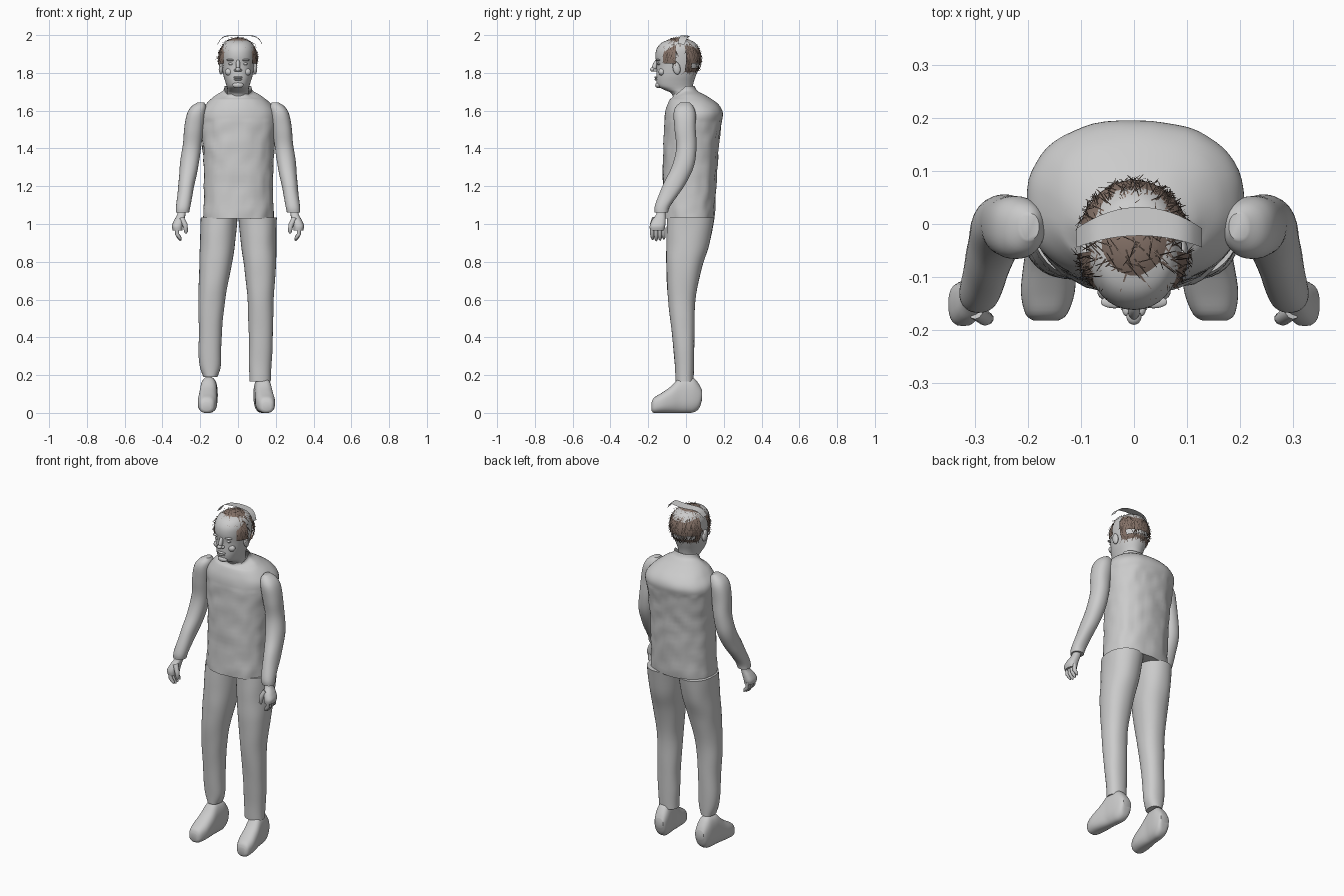
import bpy, bmesh, math, random
from mathutils import Vector, noise

random.seed(4)
if "Cube" in bpy.data.objects:
    bpy.data.objects.remove(bpy.data.objects["Cube"], do_unlink=True)


def material(name, rgb):
    m = bpy.data.materials.new(name)
    m.use_nodes = True
    m.diffuse_color = (*rgb, 1)
    m.node_tree.nodes["Principled BSDF"].inputs["Base Color"].default_value = (*rgb, 1)
    return m


GREY = material("plain grey", (0.6, 0.6, 0.6))
BROWN = material("hair brown", (0.23, 0.165, 0.135))
DARK = material("dark strand brown", (0.07, 0.05, 0.04))


def finish(name, bm, mat, smooth=True):
    bmesh.ops.recalc_face_normals(bm, faces=bm.faces)
    mesh = bpy.data.meshes.new(name)
    bm.to_mesh(mesh)
    bm.free()
    mesh.materials.append(mat)
    ob = bpy.data.objects.new(name, mesh)
    bpy.context.collection.objects.link(ob)
    if smooth:
        bpy.ops.object.select_all(action="DESELECT")
        ob.select_set(True)
        bpy.context.view_layer.objects.active = ob
        bpy.ops.object.shade_smooth_by_angle(angle=math.radians(45))
    return ob


def refine(rows, steps):
    """Catmull-Rom interpolation of the section rows."""
    out = []
    for i in range(len(rows) - 1):
        a, b, c, d = (rows[min(max(i + k, 0), len(rows) - 1)] for k in (-1, 0, 1, 2))
        for s in range(steps):
            t = s / steps
            out.append([0.5 * (2 * q + (r - p) * t + (2 * p - 5 * q + 4 * r - s4) * t * t
                               + (3 * q - p - 3 * r + s4) * t ** 3)
                        for p, q, r, s4 in zip(a, b, c, d)])
    return out + [list(rows[-1])]


def loft(name, rows, axis="z", power=2.2, steps=5, sides=36, caps=True, warp=None):
    """Skin rows of (position, min u, max u, min v, max v) along z or y."""
    bm = bmesh.new()
    rings = []
    for w, u0, u1, v0, v1 in refine(rows, steps):
        ring = []
        for k in range(sides):
            a = math.tau * k / sides
            c, s = math.cos(a), math.sin(a)
            u = (u0 + u1) / 2 + (u1 - u0) / 2 * math.copysign(abs(c) ** (2 / power), c)
            v = (v0 + v1) / 2 + (v1 - v0) / 2 * math.copysign(abs(s) ** (2 / power), s)
            co = Vector((u, v, w) if axis == "z" else (u, w, v))
            ring.append(bm.verts.new(warp(co) if warp else co))
        rings.append(ring)
    for lo, hi in zip(rings, rings[1:]):
        for k in range(sides):
            n = (k + 1) % sides
            bm.faces.new((lo[k], lo[n], hi[n], hi[k]))
    if caps:
        bm.faces.new(rings[0])
        bm.faces.new(rings[-1])
    return finish(name, bm, GREY)


def ellipsoid(name, loc, size, tilt=0):
    bm = bmesh.new()
    bmesh.ops.create_uvsphere(bm, u_segments=18, v_segments=12, radius=1)
    ob = finish(name, bm, GREY)
    ob.location, ob.scale, ob.rotation_euler = loc, size, (tilt, 0, 0)
    return ob


def tube(name, points, radii):
    """Rounded finger-like tube."""
    cu = bpy.data.curves.new(name, "CURVE")
    cu.dimensions, cu.bevel_depth, cu.bevel_resolution, cu.use_fill_caps = "3D", 1, 3, True
    sp = cu.splines.new("POLY")
    sp.points.add(len(points) - 1)
    for p, co, r in zip(sp.points, points, radii):
        p.co, p.radius = (*co, 1), r
    cu.materials.append(GREY)
    ob = bpy.data.objects.new(name, cu)
    bpy.context.collection.objects.link(ob)


def creases(amount, scale):
    def warp(co):
        n = noise.noise(Vector((co.x, co.y, co.z * 0.7)) * scale)
        return co + Vector((co.x, co.y - 0.02, 0)).normalized() * n * amount
    return warp


def torso_warp(co):
    # Cloth creases fade at the collar, whose front edge dips
    co = creases(0.007 if co.z < 1.55 else 0.002, 22)(co)
    if co.z > 1.66 and co.y < 0:
        co.z -= (co.z - 1.66) * 0.6 * min(1, -co.y / 0.05)
    return co


# Torso with shoulders and open collar
loft("torso", [(1.03, -.185, .19, -.13, .15), (1.2, -.18, .185, -.125, .16), (1.38, -.185, .19, -.12, .17),
               (1.52, -.2, .205, -.115, .185), (1.59, -.2, .205, -.11, .195), (1.64, -.165, .17, -.095, .165),
               (1.68, -.12, .12, -.075, .105), (1.705, -.08, .08, -.07, .06), (1.73, -.072, .072, -.068, .045)],
     power=2.3, steps=7, sides=56, caps=False, warp=torso_warp)
bm = bmesh.new()
bmesh.ops.create_circle(bm, cap_ends=True, segments=40, radius=1)
hem = finish("torso_underside", bm, GREY)
hem.location, hem.scale = (0, .01, 1.032), (.183, .137, 1)

# Trouser legs
leg_y = [(-.055, .04), (-.06, .042), (-.075, .045), (-.095, .05), (-.105, .085), (-.103, .125), (-.1, .15)]
leg_z = [.2, .26, .42, .6, .77, .9, 1.035]
right_x = [(-.185, -.11), (-.205, -.09), (-.208, -.085), (-.208, -.068), (-.205, -.035), (-.2, -.015), (-.197, -.003)]
left_x = [(.06, .175), (.058, .178), (.057, .185), (.05, .19), (.033, .2), (.016, .202), (.003, .205)]
for name, xs, low in (("right_leg", right_x, .19), ("left_leg", left_x, .165)):
    rows = [(z, *x, *y) for z, x, y in zip(leg_z, xs, leg_y)]
    rows[0] = (low, *rows[0][1:])
    loft(name, rows, warp=creases(0.004, 11))

# Shoes, lofted from heel to toe
shoe = [(.085, .6, .07, .12), (.07, .8, .025, .15), (.04, .95, .003, .185), (0, 1, 0, .19), (-.035, 1, 0, .185),
        (-.08, 1.08, 0, .14), (-.13, 1.1, 0, .105), (-.17, .85, 0, .08), (-.182, .5, .012, .055)]
for name, heel, toe in (("right_shoe", -.148, -.166), ("left_shoe", .12, .152)):
    rows = []
    for y, w, z0, z1 in shoe:
        cx = heel + (toe - heel) * (.085 - y) / .267
        rows.append((y, cx - .046 * w, cx + .046 * w, z0, z1))
    loft(name, rows, axis="y", power=2.5, steps=4)

# Sleeves, hands and fingers on both sides
sleeve = [(1.06, .258, .328, -.165, -.095), (1.1, .25, .327, -.163, -.08), (1.2, .232, .318, -.125, -.01),
          (1.3, .212, .308, -.077, .04), (1.4, .196, .295, -.052, .055), (1.5, .182, .285, -.06, .052),
          (1.58, .172, .272, -.066, .052), (1.62, .17, .25, -.055, .04), (1.643, .18, .215, -.03, .02)]
palm = [(.965, .295, .345, -.19, -.115), (.99, .292, .35, -.192, -.11), (1.02, .285, .338, -.18, -.108),
        (1.05, .278, .322, -.158, -.108), (1.08, .275, .318, -.152, -.108)]
for side, s in (("left", 1), ("right", -1)):
    def mirror(co, s=s):
        return Vector((co.x * s, co.y, co.z))
    loft(side + "_sleeve", sleeve, warp=lambda co: mirror(creases(0.004, 11)(co)))
    loft(side + "_hand", palm, power=2.6, sides=20, warp=mirror)
    for f in range(4):
        y = -.179 + f * .02
        tip = .908 + abs(f - 1.3) * .007
        tube(f"{side}_finger_{f + 1}", [(s * .324, y, .98), (s * .322, y, .945), (s * .308, y + .002, tip + .01),
                                        (s * .303, y + .002, tip)], [.0115, .011, .009, .004])
    tube(side + "_thumb", [(s * .298, -.165, 1.03), (s * .28, -.178, .995), (s * .275, -.178, .96),
                           (s * .277, -.176, .95)], [.015, .014, .011, .005])

# Head and neck
loft("head", [(1.64, -.058, .058, -.06, .04), (1.69, -.056, .056, -.076, .034), (1.71, -.056, .056, -.115, .034),
              (1.728, -.06, .06, -.148, .036), (1.755, -.068, .068, -.157, .042), (1.79, -.078, .078, -.157, .054),
              (1.84, -.086, .086, -.156, .07), (1.89, -.09, .09, -.162, .075), (1.93, -.088, .088, -.154, .068),
              (1.962, -.07, .07, -.125, .045), (1.98, -.03, .03, -.07, .005)], power=2.15)

# Face: nose, lips, chin, brows, eyes and ears
ellipsoid("nose_bridge", (0, -.163, 1.84), (.0115, .014, .034), -.35)
ellipsoid("nose_tip", (0, -.175, 1.818), (.014, .015, .012))
ellipsoid("upper_lip", (0, -.157, 1.776), (.026, .011, .006))
ellipsoid("lower_lip", (0, -.156, 1.765), (.022, .011, .006))
ellipsoid("chin", (0, -.146, 1.735), (.03, .017, .016))
for side, s in (("left", 1), ("right", -1)):
    ellipsoid(side + "_nostril", (s * .013, -.162, 1.814), (.009, .012, .008))
    ellipsoid(side + "_brow", (s * .037, -.147, 1.868), (.026, .012, .006))
    ellipsoid(side + "_eye", (s * .036, -.143, 1.848), (.016, .01, .007))
    ellipsoid(side + "_cheek", (s * .045, -.128, 1.805), (.024, .018, .02))
    ellipsoid(side + "_ear", (s * .09, -.05, 1.825), (.012, .02, .034), .2)

# Hair cap, trimmed along the hairline
CENTRE, RADII = Vector((0, -.037, 1.875)), Vector((.107, .12, .113))


def hairline(y):
    if y < -.115:
        return 1.935
    return 1.845 if y < -.03 else 1.845 - min(1, (y + .03) / .06) * .075


bm = bmesh.new()
bmesh.ops.create_uvsphere(bm, u_segments=40, v_segments=28, radius=1)
for v in bm.verts:
    v.co = CENTRE + Vector(a * b for a, b in zip(v.co, RADII))
bare = []
for f in bm.faces:
    c = f.calc_center_median()
    gap = -.05 < c.y < 0 and c.z < 1.965          # bare strip over the ears
    nape = c.y > .03 and 1.825 < c.z < 1.845      # bare strip at the back
    if c.z < hairline(c.y) or gap or nape:
        bare.append(f)
bmesh.ops.delete(bm, geom=bare, context="FACES")
finish("hair_cap", bm, BROWN)

# Loose hair strands as narrow tapered cards
for name, mat, count in (("dark_strands", DARK, 300), ("brown_strands", BROWN, 260)):
    bm = bmesh.new()
    while count:
        n = Vector(random.gauss(0, 1) for _ in range(3)).normalized()
        p = CENTRE + Vector(a * b for a, b in zip(n, RADII)) * 1.015
        if p.z < hairline(p.y) + .012 or (-.05 < p.y < 0 and p.z < 1.96):
            continue
        down = Vector((random.uniform(-.6, .6), random.uniform(-.6, .6), -1))
        down = (down - n * down.dot(n)).normalized()
        across = n.cross(down) * .0018
        q = p + down * random.uniform(.025, .045) + n * random.uniform(-.004, .004)
        q.z, p.z = min(q.z, 1.998), min(p.z, 1.998)
        bm.faces.new([bm.verts.new(c) for c in (p - across, p + across, q + across * .3, q - across * .3)])
        count -= 1
    finish(name, bm, mat, False)

# Curved plate across the crown with turned-down ends
bm = bmesh.new()
cols = []
for i in range(17):
    t = i / 8 - 1
    x = .01 + .118 * t
    z = 1.999 - .045 * abs(t) ** 6
    cols.append([bm.verts.new((x, -.022 - .022 * t * t, z)), bm.verts.new((x, .032 - .04 * t * t, z - .004))])
for a, b in zip(cols, cols[1:]):
    bm.faces.new((a[0], b[0], b[1], a[1]))
finish("crown_band", bm, GREY)
